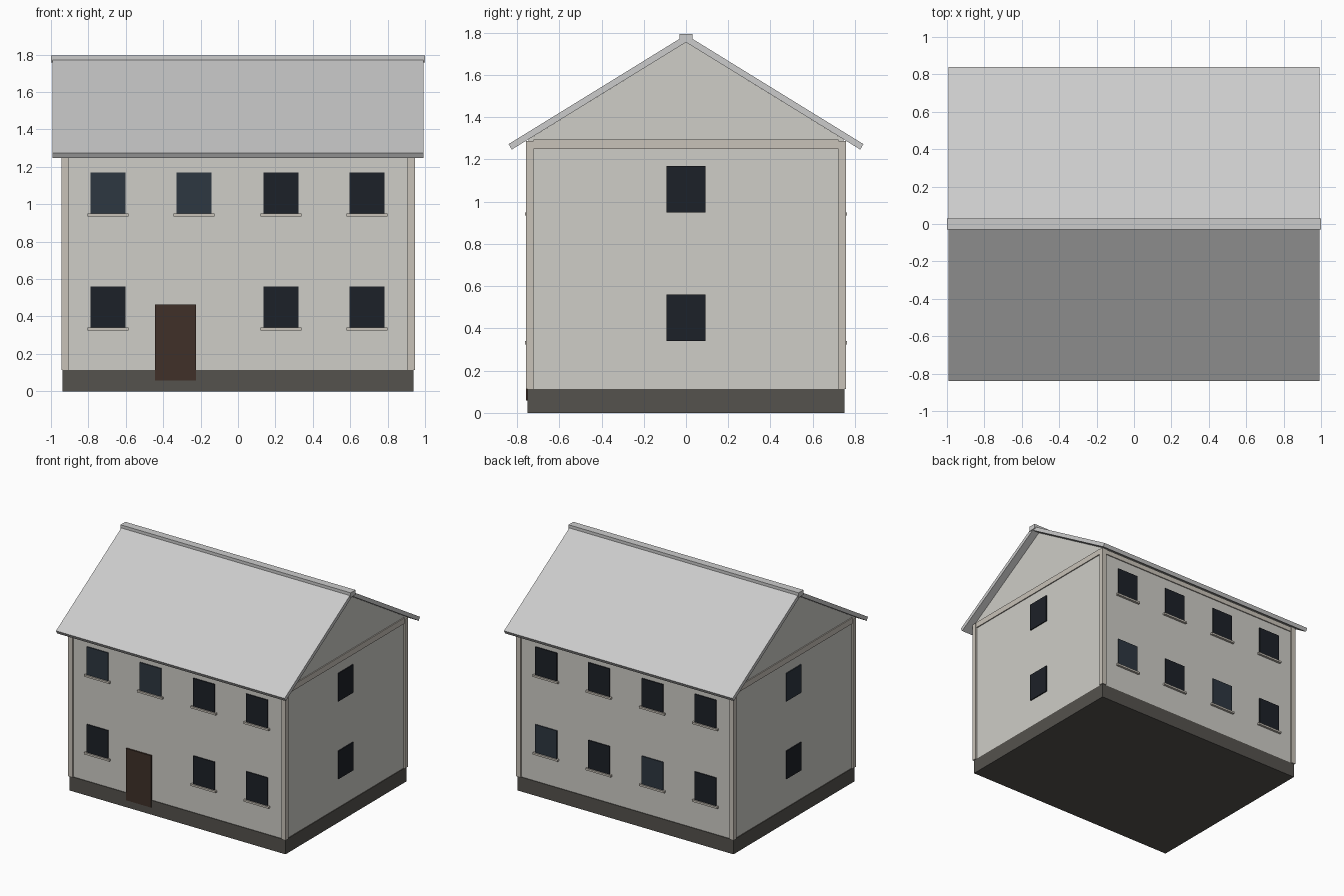
import bpy, bmesh

if "Cube" in bpy.data.objects:
    bpy.data.objects.remove(bpy.data.objects["Cube"])


def mat(name, r, g, b):
    m = bpy.data.materials.new(name)
    m.diffuse_color = (r, g, b, 1)
    m.use_nodes = True
    m.node_tree.nodes["Principled BSDF"].inputs["Base Color"].default_value = m.diffuse_color
    return m


PLASTER = mat("plaster", 0.62, 0.61, 0.57)
TRIM = mat("trim", 0.58, 0.54, 0.48)
STONE = mat("dark_stone", 0.09, 0.085, 0.075)
GLASS = mat("dark_glass", 0.012, 0.015, 0.021)
GLASS_BLUE = mat("blue_glass", 0.027, 0.038, 0.053)
WOOD = mat("door_wood", 0.05, 0.03, 0.022)


def prism(name, profile, half_x, material=None):
    """Extrude a (y, z) profile along x, symmetric about x = 0."""
    bm = bmesh.new()
    face = bm.faces.new([bm.verts.new((-half_x, y, z)) for y, z in profile])
    ext = bmesh.ops.extrude_face_region(bm, geom=[face])
    verts = [v for v in ext["geom"] if isinstance(v, bmesh.types.BMVert)]
    bmesh.ops.translate(bm, verts=verts, vec=(2 * half_x, 0, 0))
    bmesh.ops.recalc_face_normals(bm, faces=bm.faces)
    me = bpy.data.meshes.new(name)
    bm.to_mesh(me)
    bm.free()
    ob = bpy.data.objects.new(name, me)
    bpy.context.collection.objects.link(ob)
    if material:
        me.materials.append(material)
    return ob


def box(name, x0, x1, y0, y1, z0, z1, material=None):
    ya, yb = sorted((y0, y1))
    ob = prism(name, [(ya, z0), (yb, z0), (yb, z1), (ya, z1)],
               abs(x1 - x0) / 2, material)
    ob.location.x = (x0 + x1) / 2
    return ob


WX, WY = 0.932, 0.745          # wall half sizes
PX, PY = 0.945, 0.758          # outer face of trim
APEX, SLOPE = 1.755, 0.616     # roof underside

# Plinth and gabled wall body
box("plinth", -0.938, 0.938, -0.75, 0.75, 0, 0.113, STONE)
eave = APEX - SLOPE * WY
prism("walls", [(-WY, 0.1), (WY, 0.1), (WY, eave), (0, APEX), (-WY, eave)],
      WX, PLASTER)

# Roof slopes and ridge cap
for s, side in ((-1, "front"), (1, "back")):
    prism(f"roof_{side}", [(0, APEX), (s * 0.825, 1.247),
                           (s * 0.84, 1.273), (0, 1.79)], 0.993)
box("ridge_cap", -1, 1, -0.03, 0.03, 1.757, 1.795)

# Corner boards and eaves bands
for sx in (-1, 1):
    for sy in (-1, 1):
        box("corner_board", sx * 0.907, sx * PX, sy * 0.723, sy * PY,
            0.113, 1.287, TRIM)
    box("gable_band", sx * 0.92, sx * 0.94, -0.723, 0.723, 1.25, 1.295, TRIM)
for sy in (-1, 1):
    box("eaves_band", -0.907, 0.907, sy * 0.73, sy * 0.753, 1.25, 1.288, TRIM)

# Long-side windows with sills; the door takes one front ground-floor bay
blue = {(-1, 1, 0), (-1, 1, 1), (1, 0, 3), (1, 0, 1)}
for sy in (-1, 1):
    for floor, z in enumerate((0.34, 0.95)):
        for i, x in enumerate((-0.695, -0.235, 0.23, 0.69)):
            if sy == -1 and floor == 0 and i == 1:
                continue
            m = GLASS_BLUE if (sy, floor, i) in blue else GLASS
            box("window", x - 0.093, x + 0.093, sy * 0.73, sy * 0.753,
                z, z + 0.22, m)
            box("window_sill", x - 0.109, x + 0.109, sy * 0.73, sy * 0.763,
                z - 0.015, z, TRIM)

# Gable-end windows
for sx in (-1, 1):
    for z in (0.34, 0.95):
        m = GLASS_BLUE if sx == -1 and z > 0.9 else GLASS
        box("gable_window", sx * 0.92, sx * 0.94, -0.093, 0.093,
            z, z + 0.22, m)

# Front door
box("front_door", -0.445, -0.225, -0.757, -0.73, 0.058, 0.465, WOOD)
